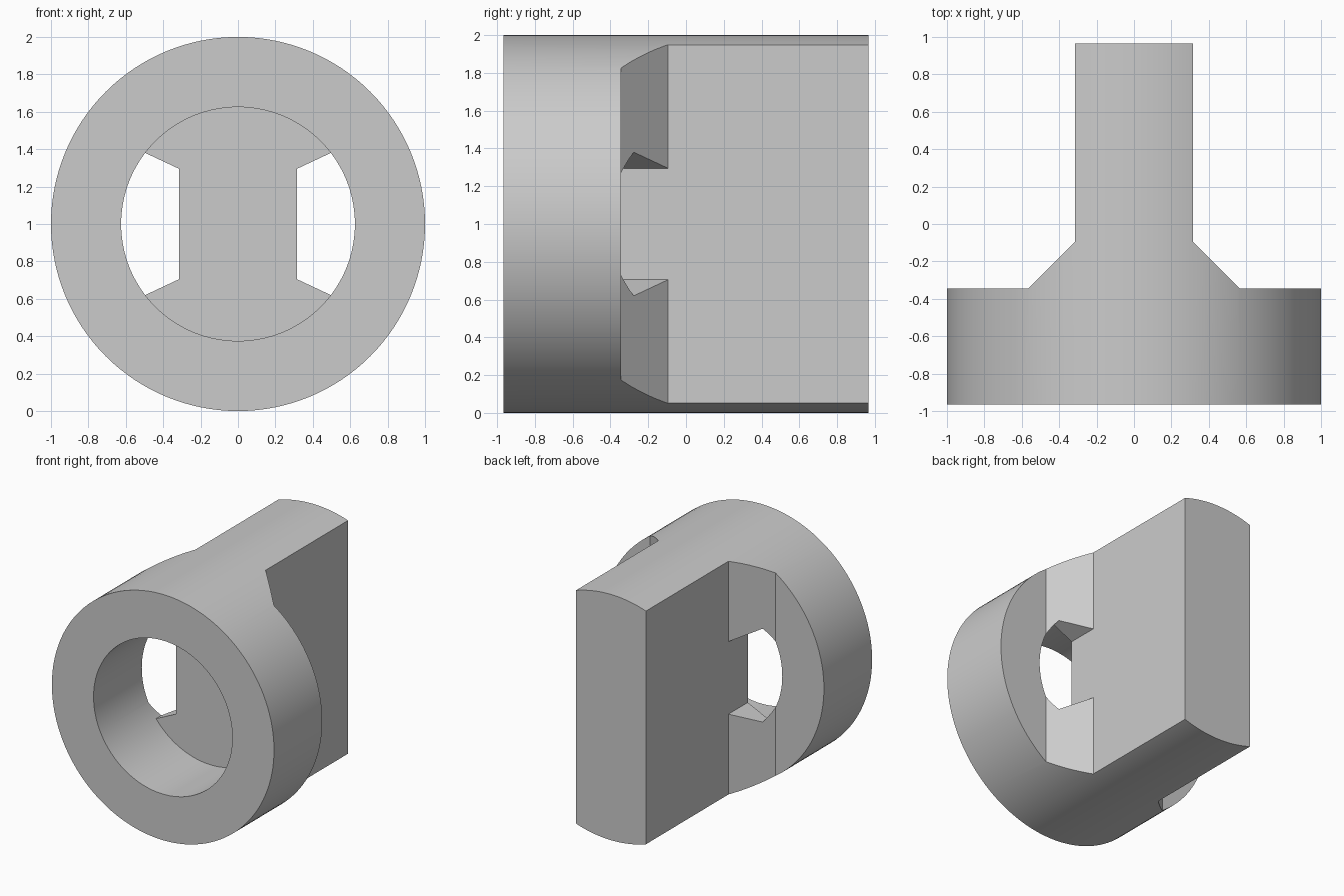
import bpy, bmesh, math
from mathutils import Vector

cube = bpy.data.objects.get("Cube")
if cube:
    bpy.data.objects.remove(cube, do_unlink=True)

HALF_LEN, RADIUS, BORE = 0.965, 1.0, 0.625
WEB, SHOULDER, NECK = 0.315, -0.345, -0.095
CENTRE_Z = 1.0


def prism(name, points, offset):
    """Extrude a flat outline by the offset vector into a solid."""
    bm = bmesh.new()
    face = bm.faces.new([bm.verts.new(p) for p in points])
    ext = bmesh.ops.extrude_face_region(bm, geom=[face])
    verts = [v for v in ext["geom"] if isinstance(v, bmesh.types.BMVert)]
    bmesh.ops.translate(bm, verts=verts, vec=offset)
    bmesh.ops.recalc_face_normals(bm, faces=bm.faces)
    mesh = bpy.data.meshes.new(name)
    bm.to_mesh(mesh)
    bm.free()
    obj = bpy.data.objects.new(name, mesh)
    bpy.context.collection.objects.link(obj)
    return obj


def rod(name, radius, y0, y1, sides=128):
    angles = [math.tau * i / sides for i in range(sides)]
    ring = [(radius * math.cos(a), y0, CENTRE_Z + radius * math.sin(a)) for a in angles]
    return prism(name, ring, Vector((0, y1 - y0, 0)))


def combine(target, tool, operation):
    """Apply a boolean and discard the tool."""
    mod = target.modifiers.new("cut", "BOOLEAN")
    mod.operation, mod.solver, mod.object = operation, "EXACT", tool
    bpy.context.view_layer.objects.active = target
    bpy.ops.object.modifier_apply(modifier=mod.name)
    bpy.data.objects.remove(tool, do_unlink=True)


def mirrored(half):
    """Close a right-hand outline with its mirror image."""
    return half + [(-x, d) for x, d in reversed(half)]


# Round body trimmed to a collar, sloping gussets and a flat tongue
body = rod("collar_with_tongue", RADIUS, -HALF_LEN, HALF_LEN)
plan = mirrored([(1.2, -1.2), (1.2, SHOULDER), (WEB + NECK - SHOULDER, SHOULDER),
                 (WEB, NECK), (WEB, 1.2)])
trim = prism("trim", [(x, y, -0.2) for x, y in plan], Vector((0, 0, 2.4)))
combine(body, trim, "INTERSECT")

# Bore tool: blind in the middle, opening through side windows in the gussets
bore = rod("bore", BORE, -1.2, NECK)
flare = mirrored([(0.955, -0.595), (WEB, -0.295), (WEB, 0.295), (0.955, 0.595),
                  (0.955, 0.9)])
flare = [(0.955, -0.9)] + flare + [(-0.955, -0.9)]
keep = prism("keep", [(x, SHOULDER, CENTRE_Z + z) for x, z in flare], Vector((0, 1, 0)))
combine(bore, keep, "DIFFERENCE")
combine(body, bore, "DIFFERENCE")

# Plain grey finish
grey = bpy.data.materials.new("plain_grey")
grey.use_nodes = True
colour = (0.6, 0.6, 0.6, 1)
grey.diffuse_color = colour
grey.node_tree.nodes["Principled BSDF"].inputs["Base Color"].default_value = colour
body.data.materials.clear()
body.data.materials.append(grey)
for poly in body.data.polygons:
    poly.material_index = 0

# Smooth curved walls, crisp edges
bpy.ops.object.select_all(action="DESELECT")
body.select_set(True)
bpy.context.view_layer.objects.active = body
bpy.ops.object.shade_smooth_by_angle(angle=math.radians(20))
